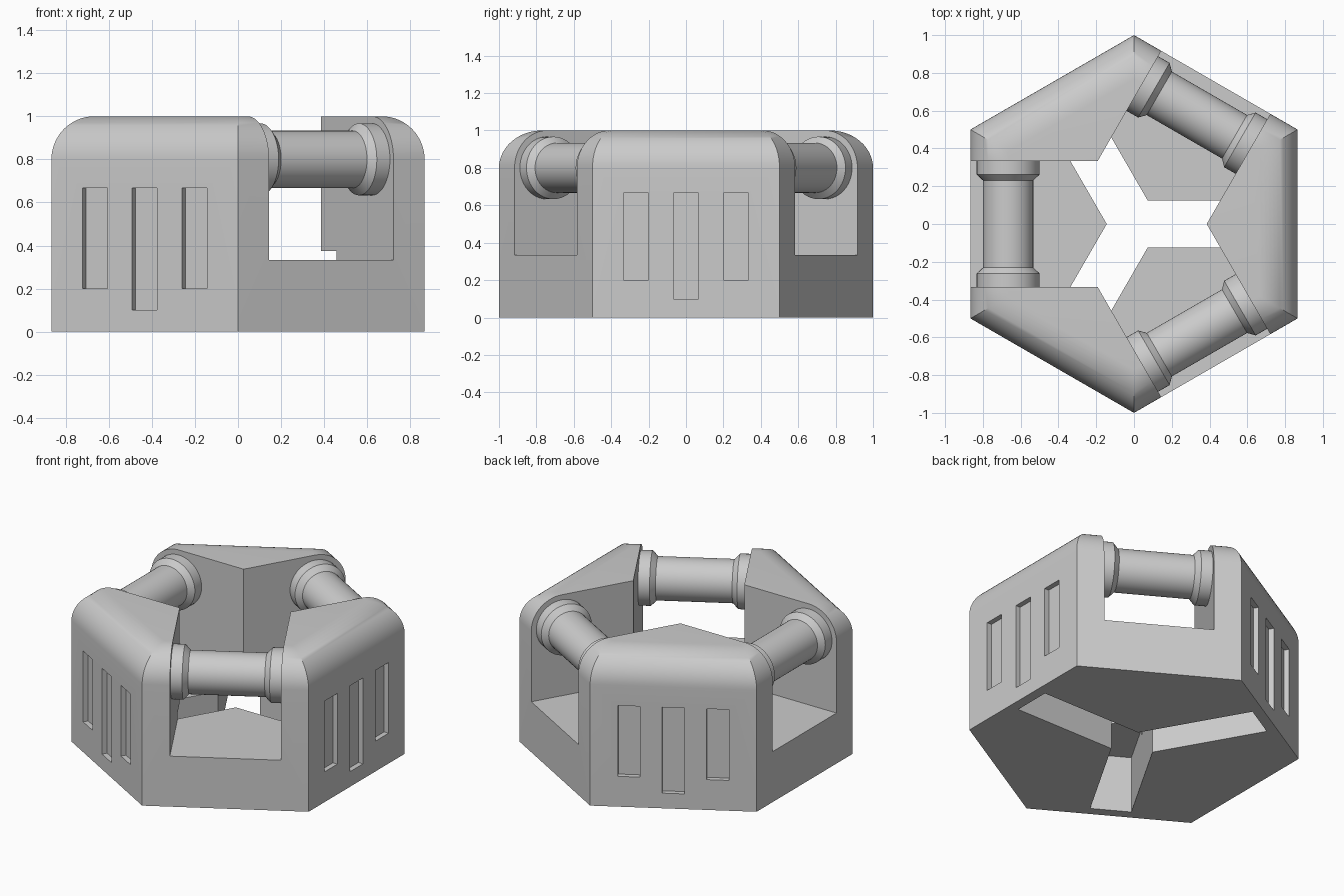
import bpy, bmesh, math
from mathutils import Matrix, Vector

cube = bpy.data.objects.get("Cube")
if cube:
    bpy.data.objects.remove(cube)

# Single flat grey
grey = bpy.data.materials.new("plain_grey")
grey.use_nodes = True
COLOUR = (0.6, 0.6, 0.6, 1)
grey.diffuse_color = COLOUR
grey.node_tree.nodes["Principled BSDF"].inputs["Base Color"].default_value = COLOUR


def make_object(name, bm):
    bmesh.ops.recalc_face_normals(bm, faces=bm.faces)
    mesh = bpy.data.meshes.new(name)
    bm.to_mesh(mesh)
    bm.free()
    mesh.materials.append(grey)
    obj = bpy.data.objects.new(name, mesh)
    bpy.context.collection.objects.link(obj)
    return obj


def lathe(name, profile, sides, start=0.0):
    """Solid of revolution about z from (radius, height) pairs."""
    bm = bmesh.new()
    angles = [start + math.tau * i / sides for i in range(sides)]
    rings = [[bm.verts.new((r * math.cos(a), r * math.sin(a), z)) for a in angles]
             for r, z in profile]
    for low, high in zip(rings, rings[1:]):
        for i in range(sides):
            j = (i + 1) % sides
            bm.faces.new((low[i], low[j], high[j], high[i]))
    bm.faces.new(rings[0])
    bm.faces.new(rings[-1])
    return make_object(name, bm)


def smooth(obj):
    bpy.ops.object.select_all(action='DESELECT')
    obj.select_set(True)
    bpy.context.view_layer.objects.active = obj
    bpy.ops.object.shade_smooth_by_angle(angle=math.radians(30))


def cut_box(target, angle, radial, across, height):
    """Subtract a box given by radial, sideways and vertical ranges, turned about z."""
    ranges = (radial, across, height)
    centre = Vector([(a + b) / 2 for a, b in ranges])
    size = Vector([b - a for a, b in ranges])
    bm = bmesh.new()
    bmesh.ops.create_cube(bm, size=1, matrix=Matrix.Rotation(angle, 4, 'Z')
                          @ Matrix.Translation(centre) @ Matrix.Diagonal(size).to_4x4())
    cutter = make_object("cutter", bm)
    cutter.hide_render = True
    mod = target.modifiers.new("cut", 'BOOLEAN')
    mod.operation, mod.solver, mod.object = 'DIFFERENCE', 'EXACT', cutter
    bpy.context.view_layer.objects.active = target
    bpy.ops.object.modifier_apply(modifier=mod.name)
    bpy.data.objects.remove(cutter)


# Hexagonal body with a rounded top rim
APOTHEM, ROUND, STEPS = math.cos(math.pi / 6), 0.2, 14
CORE = APOTHEM - ROUND
arc = [math.pi / 2 * i / STEPS for i in range(STEPS + 1)]
profile = [(1, 0)] + [((CORE + ROUND * math.cos(a)) / APOTHEM,
                       1 - ROUND + ROUND * math.sin(a)) for a in arc]
body = lathe("hexagonal_body", profile, 6, math.pi / 6)

for k in range(3):
    wall = math.tau * k / 3
    gap = wall + math.pi / 3
    # Open slot between the tall walls
    cut_box(body, gap, (-0.05, 1.2), (-1 / 3, 1 / 3), (1 / 3, 1.2))
    # Channel through the floor, running under each wall
    cut_box(body, wall, (-0.05, 0.8), (-0.125, 0.125), (-0.1, 0.375))
    # Three shallow recesses on each wall
    for side in (-1, 0, 1):
        y = side * 0.267
        cut_box(body, wall, (0.833, 0.95), (y - 0.067, y + 0.067),
                (0.2 if side else 0.1, 0.667))
smooth(body)

# Horizontal pipes with chamfered end collars, one across each slot
half = [(0.167, 0.336), (0.167, 0.263), (0.133, 0.23)]
pipe_profile = [(r, -z) for r, z in half] + half[::-1]
for k, place in enumerate(("back_left", "right", "front_left")):
    pipe = lathe(place + "_pipe", pipe_profile, 48)
    pipe.data.transform(Matrix.Rotation(math.pi / 3 + math.tau * k / 3, 4, 'Z')
                        @ Matrix.Translation((CORE, 0, 1 - ROUND))
                        @ Matrix.Rotation(math.pi / 2, 4, 'X'))
    smooth(pipe)
